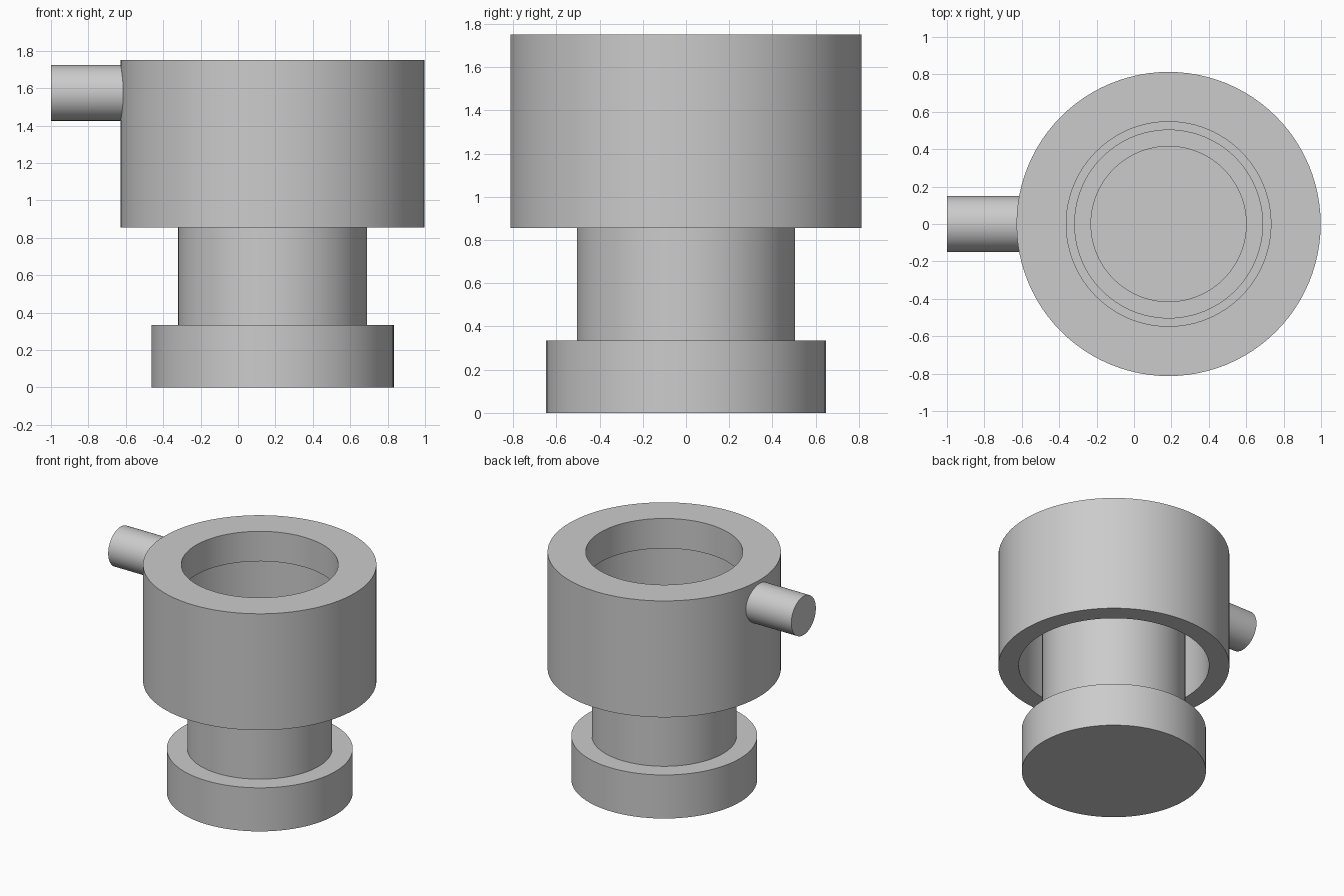
import bpy, bmesh, math
from mathutils import Matrix, Vector

if "Cube" in bpy.data.objects:
    bpy.data.objects.remove(bpy.data.objects["Cube"], do_unlink=True)

grey = bpy.data.materials.new("plain_grey")
grey.use_nodes = True
grey.diffuse_color = (0.6, 0.6, 0.6, 1)
grey.node_tree.nodes["Principled BSDF"].inputs["Base Color"].default_value = (0.6, 0.6, 0.6, 1)

AXIS_X = 0.185


def lathe(name, profile, matrix, closed=False, steps=96):
    """Turn a (radius, height) profile around its local z axis."""
    bm = bmesh.new()
    verts = [bm.verts.new((r, 0, z)) for r, z in profile]
    pairs = list(zip(verts, verts[1:]))
    if closed:
        pairs.append((verts[-1], verts[0]))
    edges = [bm.edges.new(p) for p in pairs]
    bmesh.ops.spin(bm, geom=verts + edges, cent=(0, 0, 0), axis=(0, 0, 1),
                   angle=math.tau, steps=steps)
    bmesh.ops.remove_doubles(bm, verts=bm.verts[:], dist=0.0001)
    bmesh.ops.recalc_face_normals(bm, faces=bm.faces[:])
    mesh = bpy.data.meshes.new(name)
    bm.to_mesh(mesh)
    bm.free()
    for poly in mesh.polygons:
        poly.use_smooth = True
    mesh.set_sharp_from_angle(angle=math.radians(30))
    mesh.materials.append(grey)
    obj = bpy.data.objects.new(name, mesh)
    obj.matrix_world = matrix
    bpy.context.collection.objects.link(obj)
    return obj


upright = Matrix.Translation(Vector((AXIS_X, 0, 0)))

# Outer sleeve: open at both ends, with a narrower lip at the top
lathe("outer_sleeve", [(0.813, 0.855), (0.813, 1.75), (0.547, 1.75),
                       (0.547, 1.52), (0.67, 1.52), (0.67, 0.855)],
      upright, closed=True)

# Flanged base with a hollow stem rising inside the sleeve
lathe("base_and_stem", [(0, 0), (0.648, 0), (0.648, 0.335), (0.505, 0.335),
                        (0.505, 1.18), (0.415, 1.18), (0.415, 0.335), (0, 0.335)],
      upright)

# Side pin, sunk into the sleeve wall
sideways = Matrix.Translation(Vector((-1, 0, 1.575))) @ Matrix.Rotation(math.pi / 2, 4, "Y")
lathe("side_pin", [(0, 0), (0.149, 0), (0.149, 0.5), (0, 0.5)], sideways, steps=64)
